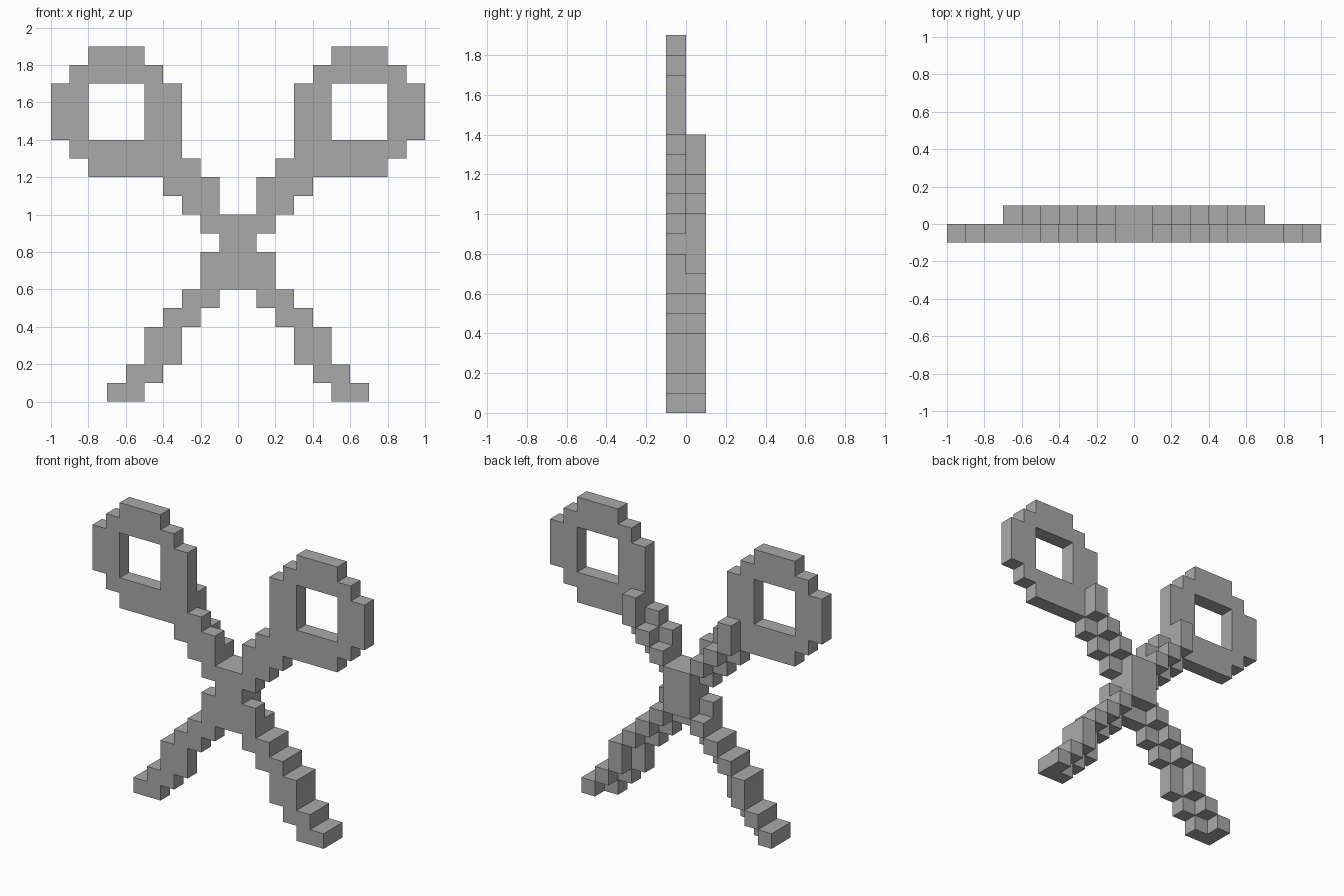
import bpy, bmesh
from mathutils import Vector

S = 0.1  # block size

cube = bpy.data.objects.get("Cube")
if cube:
    bpy.data.objects.remove(cube, do_unlink=True)

steel = bpy.data.materials.new("plain_grey")
steel.use_nodes = True
grey = (0.4, 0.4, 0.4, 1)
steel.diffuse_color = grey
steel.node_tree.nodes["Principled BSDF"].inputs["Base Color"].default_value = grey


def blocks(layer, spans):
    """Block cells from (first row, last row, first column, last column) spans."""
    return {(x, layer, z) for z0, z1, x0, x1 in spans
            for z in range(z0, z1 + 1) for x in range(x0, x1 + 1)}


def mirrored(cells):
    return {(-1 - x, y, z) for x, y, z in cells}


FRONT, BACK = -1, 0

# Finger ring with its stepped shank
ring = blocks(FRONT, [(18, 18, 5, 7), (17, 17, 4, 8), (14, 16, 3, 4), (14, 16, 8, 9),
                      (13, 13, 3, 8), (12, 12, 2, 7), (11, 11, 1, 3), (10, 10, 1, 2)])
# Thin stepped rib behind the shank
rib = blocks(BACK, [(12, 13, 3, 3), (11, 11, 2, 2), (10, 10, 1, 1)])
# Crossing point
pivot = (blocks(FRONT, [(9, 9, -2, 1), (8, 8, -1, 0), (6, 7, -2, 1)])
         | blocks(BACK, [(7, 9, -1, 0)]))
# Stepped blade, two blocks wide in front and one behind
blade = blocks(FRONT, [(5, 5, 1, 2), (4, 4, 2, 3), (2, 3, 3, 4), (1, 1, 4, 5), (0, 0, 5, 6)])
blade_rib = blocks(BACK, [(6, 6, 1, 1), (5, 5, 2, 2), (4, 4, 3, 3), (2, 3, 4, 4),
                          (1, 1, 5, 5), (0, 0, 6, 6)])

parts = {"pivot_block": pivot}
for name, cells in (("handle", ring | rib), ("blade", blade | blade_rib)):
    parts["left_" + name] = cells
    parts["right_" + name] = mirrored(cells)
solid = set().union(*parts.values())


def build(name, cells):
    """Skin the outside of the cells and merge the coplanar faces."""
    bm = bmesh.new()
    for cell in sorted(cells):
        centre = Vector(cell) + Vector((0.5, 0.5, 0.5))
        for axis in range(3):
            for sign in (-1, 1):
                n = Vector((0, 0, 0))
                n[axis] = sign
                if tuple(int(a + b) for a, b in zip(cell, n)) in solid:
                    continue
                u = Vector((0, 0, 0))
                u[(axis + 1) % 3] = 1
                v = n.cross(u)
                corners = (-u - v, u - v, u + v, v - u)
                bm.faces.new([bm.verts.new((centre + (n + c) / 2) * S) for c in corners])
    bmesh.ops.remove_doubles(bm, verts=bm.verts[:], dist=S / 100)
    bmesh.ops.dissolve_limit(bm, angle_limit=0.01, verts=bm.verts[:], edges=bm.edges[:])
    mesh = bpy.data.meshes.new(name)
    bm.to_mesh(mesh)
    bm.free()
    mesh.materials.append(steel)
    bpy.context.collection.objects.link(bpy.data.objects.new(name, mesh))


for part, part_cells in parts.items():
    build(part, part_cells)
